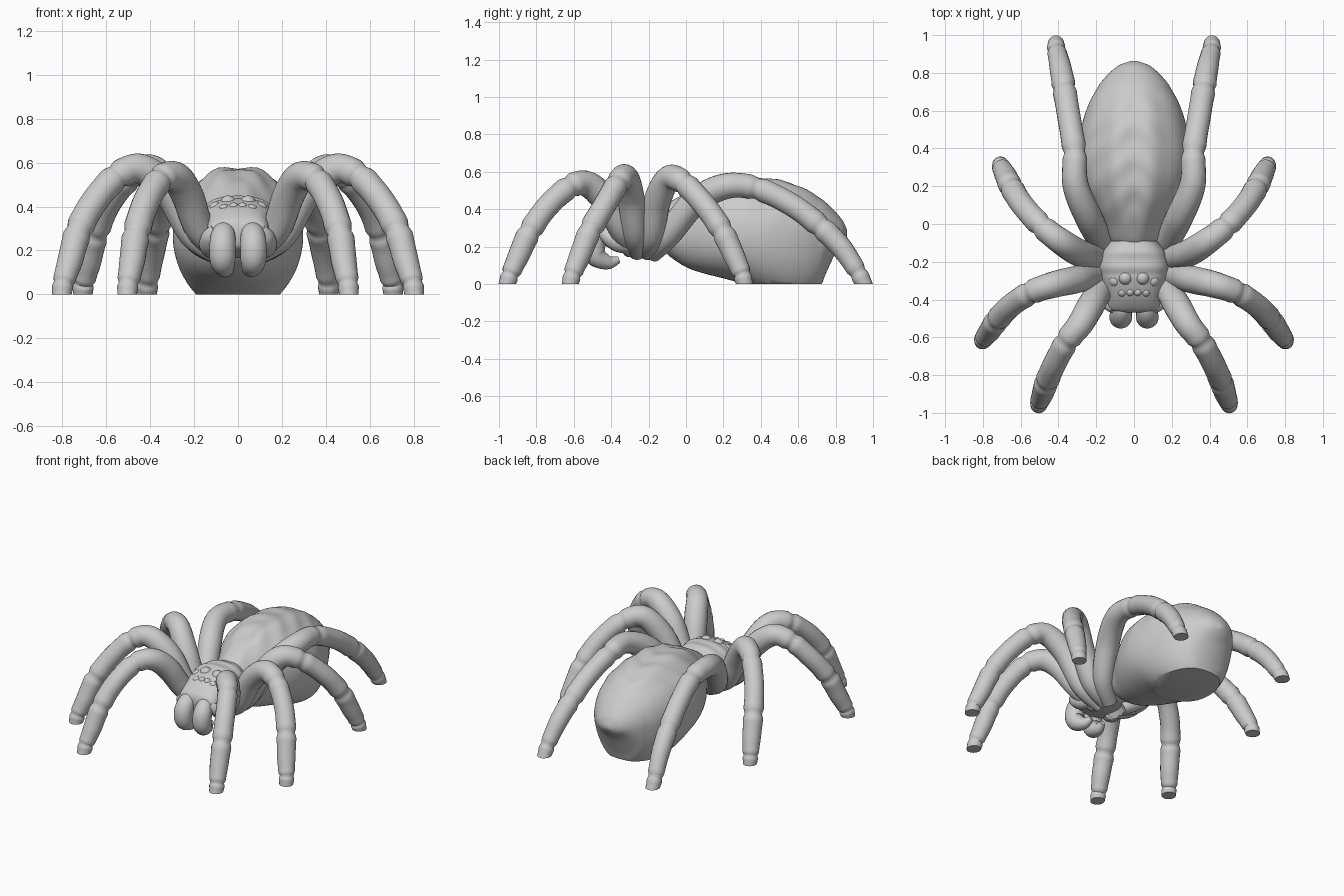
import bpy
import bmesh
import math
from mathutils import Vector

cube = bpy.data.objects.get("Cube")
if cube:
    bpy.data.objects.remove(cube, do_unlink=True)

# Single plain stone-grey material
grey = bpy.data.materials.new("light grey")
grey.use_nodes = True
colour = (0.6, 0.6, 0.6, 1)
grey.diffuse_color = colour
grey.node_tree.nodes["Principled BSDF"].inputs["Base Color"].default_value = colour


def smooth_rows(rows, steps):
    """Catmull-Rom interpolation through rows of equal length."""
    result = []
    last = len(rows) - 1
    for i in range(last):
        before, start, end, after = (rows[max(i - 1, 0)], rows[i], rows[i + 1],
                                     rows[min(i + 2, last)])
        for s in range(steps):
            t = s / steps
            result.append([
                b + 0.5 * t * (c - a + t * (2 * a - 5 * b + 4 * c - d
                                            + t * (3 * (b - c) + d - a)))
                for a, b, c, d in zip(before, start, end, after)])
    result.append(list(rows[-1]))
    return result


def finish(name, bm):
    """Turn a bmesh into a smooth shaded object."""
    bmesh.ops.recalc_face_normals(bm, faces=bm.faces[:])
    mesh = bpy.data.meshes.new(name)
    bm.to_mesh(mesh)
    bm.free()
    mesh.materials.append(grey)
    obj = bpy.data.objects.new(name, mesh)
    bpy.context.collection.objects.link(obj)
    bpy.ops.object.select_all(action="DESELECT")
    obj.select_set(True)
    bpy.context.view_layer.objects.active = obj
    bpy.ops.object.shade_smooth_by_angle(angle=math.radians(50))


def loft(name, rings):
    """Skin closed rings, cap the ends and slice flat at the ground."""
    bm = bmesh.new()
    loops = [[bm.verts.new(p) for p in ring] for ring in rings]
    count = len(loops[0])
    for lower, upper in zip(loops, loops[1:]):
        for i in range(count):
            j = (i + 1) % count
            bm.faces.new((lower[i], lower[j], upper[j], upper[i]))
    bm.faces.new(loops[0])
    bm.faces.new(loops[-1])
    bmesh.ops.bisect_plane(bm, geom=bm.verts[:] + bm.edges[:] + bm.faces[:],
                           plane_co=(0, 0, 0), plane_no=(0, 0, 1), clear_inner=True)
    bmesh.ops.holes_fill(bm, edges=[e for e in bm.edges if e.is_boundary])
    finish(name, bm)


def tube(name, rows, mirror, joints=(), steps=10, sides=20):
    """Round tube along x, y, z, radius rows, pinched at the joints."""
    rows = smooth_rows([(mirror * x, y, z, r) for x, y, z, r in rows], steps)
    points = [Vector(row[:3]) for row in rows]
    along = points[-1] - points[0]
    side = Vector((-along.y, along.x, 0)).normalized()
    rings = []
    for i, point in enumerate(points):
        tangent = points[min(i + 1, len(points) - 1)] - points[max(i - 1, 0)]
        up = tangent.cross(side).normalized()
        across = up.cross(tangent).normalized()
        radius = rows[i][3]
        for joint in joints:
            gap = i / steps - joint
            radius *= 1 + 0.1 * math.exp(-(gap * 3) ** 2) - 0.2 * math.exp(-(gap * 8) ** 2)
        ring = []
        for k in range(sides):
            a = math.tau * k / sides
            ring.append(point + radius * (math.cos(a) * across + math.sin(a) * up))
        rings.append(ring)
    loft(name, rings)


def body(name, rows, mid, relief, steps=8, sides=64):
    """Egg-shaped body from y, half width, bottom, top rows."""
    rings = []
    for y, width, bottom, top in smooth_rows(rows, steps):
        ring = []
        for k in range(sides):
            a = math.tau * k / sides
            height = (top - mid) if math.sin(a) > 0 else (mid - bottom)
            swell = 1 + relief(y, a)
            ring.append((width * math.cos(a) * swell, y,
                         mid + height * math.sin(a) * swell))
        rings.append(ring)
    loft(name, rings)


# Abdomen with paired back ridges, slanting skin folds and fuller lower flanks
def abdomen_relief(y, a):
    upper = max(math.sin(a), 0)
    fade = max(0, min(1, (0.8 - y) * 4, (y + 0.1) * 5))
    ridges = -0.03 * math.cos(9 * (a - math.pi / 2)) * upper ** 4
    folds = 0.014 * math.sin(38 * y + 9 * abs(math.cos(a))) * upper
    flank = 0.03 * math.sin(2 * a) ** 2 * (a > math.pi)
    return fade * (ridges + folds + flank)


body("abdomen", [
    (-0.13, 0.09, 0.2, 0.39), (-0.09, 0.125, 0.15, 0.435), (0, 0.165, 0.09, 0.49),
    (0.1, 0.225, 0.055, 0.54), (0.2, 0.27, 0.03, 0.57), (0.3, 0.294, 0, 0.58),
    (0.42, 0.294, -0.055, 0.57), (0.54, 0.272, -0.085, 0.55), (0.64, 0.238, -0.08, 0.51),
    (0.71, 0.2, -0.03, 0.465), (0.75, 0.175, 0.06, 0.435), (0.8, 0.13, 0.165, 0.385),
    (0.84, 0.08, 0.22, 0.335), (0.862, 0.02, 0.255, 0.285)], 0.27, abdomen_relief)


# Head and chest shield with cross wrinkles towards the waist
def chest_relief(y, a):
    wrinkles = 0.02 * math.sin(75 * y) * max(math.sin(a), 0) * (y > -0.27)
    return wrinkles + 0.09 * math.sin(2 * a) ** 2


chest = [
    (-0.468, 0.09, 0.24, 0.32), (-0.45, 0.13, 0.21, 0.35), (-0.39, 0.145, 0.19, 0.395),
    (-0.3, 0.172, 0.17, 0.432), (-0.22, 0.185, 0.165, 0.447), (-0.15, 0.165, 0.17, 0.445),
    (-0.09, 0.125, 0.19, 0.43)]
body("head_and_chest", chest, 0.28, chest_relief)


def chest_height(x, y):
    """Height of the chest shield under an eye."""
    for near, far in zip(chest, chest[1:]):
        if near[0] <= y <= far[0]:
            t = (y - near[0]) / (far[0] - near[0])
            width = near[1] + t * (far[1] - near[1])
            top = near[3] + t * (far[3] - near[3])
            return 0.28 + (top - 0.28) * math.sqrt(1 - (x / width) ** 2)


# Leg centre lines from hip to foot, with one shared thickness profile
thickness = [0.048, 0.066, 0.073, 0.069, 0.061, 0.062, 0.06, 0.058, 0.047, 0.044]
legs = {}
legs["front_leg"] = [
    (0.06, -0.29, 0.18), (0.17, -0.345, 0.29), (0.23, -0.435, 0.45), (0.285, -0.53, 0.535),
    (0.355, -0.62, 0.52), (0.42, -0.74, 0.415), (0.462, -0.835, 0.28), (0.482, -0.895, 0.15),
    (0.5, -0.94, 0.05), (0.505, -0.962, -0.02)]
legs["second_leg"] = [
    (0.05, -0.26, 0.17), (0.195, -0.27, 0.265), (0.31, -0.295, 0.465), (0.44, -0.325, 0.57),
    (0.55, -0.365, 0.537), (0.655, -0.435, 0.42), (0.725, -0.51, 0.29), (0.765, -0.567, 0.15),
    (0.795, -0.607, 0.05), (0.803, -0.622, -0.02)]
legs["third_leg"] = [
    (0.05, -0.21, 0.17), (0.185, -0.185, 0.255), (0.285, -0.155, 0.44), (0.39, -0.09, 0.565),
    (0.49, -0.01, 0.537), (0.59, 0.1, 0.42), (0.65, 0.195, 0.28), (0.68, 0.257, 0.15),
    (0.702, 0.3, 0.05), (0.707, 0.316, -0.02)]
legs["back_leg"] = [
    (0.05, -0.18, 0.16), (0.165, -0.1, 0.255), (0.245, 0.045, 0.435), (0.31, 0.21, 0.522),
    (0.315, 0.38, 0.51), (0.345, 0.57, 0.42), (0.37, 0.72, 0.305), (0.39, 0.83, 0.195),
    (0.41, 0.92, 0.06), (0.413, 0.96, -0.02)]

# Two rows of low domed eyes: x, y, radius
eyes = {"large_eye": (0.045, -0.285, 0.038), "outer_eye": (0.1, -0.3, 0.034),
        "small_eye": (0.02, -0.36, 0.022), "side_eye": (0.062, -0.36, 0.026)}

for side, mirror in (("left", 1), ("right", -1)):
    for name, path in legs.items():
        tube(f"{side}_{name}", [(*p, r) for p, r in zip(path, thickness)], mirror,
             joints=(4, 6, 8))

    # Jaw: a thick drooping lobe that tapers to a fang curling back
    tube(f"{side}_jaw", [
        (0.06, -0.39, 0.28, 0.045), (0.066, -0.45, 0.275, 0.054), (0.07, -0.487, 0.23, 0.06),
        (0.07, -0.49, 0.17, 0.06), (0.066, -0.465, 0.135, 0.052), (0.055, -0.41, 0.115, 0.036),
        (0.045, -0.36, 0.13, 0.018)], mirror)

    # Underside feeler joining the jaw to the chest
    tube(f"{side}_feeler", [
        (0.1, -0.27, 0.2, 0.04), (0.125, -0.36, 0.22, 0.05),
        (0.125, -0.42, 0.26, 0.042), (0.1, -0.45, 0.3, 0.025)], mirror)

    for name, (x, y, radius) in eyes.items():
        bm = bmesh.new()
        bmesh.ops.create_uvsphere(bm, u_segments=16, v_segments=10, radius=radius)
        place = Vector((mirror * x, y, chest_height(x, y) - radius * 0.45))
        bmesh.ops.translate(bm, verts=bm.verts[:], vec=place)
        finish(f"{side}_{name}", bm)
